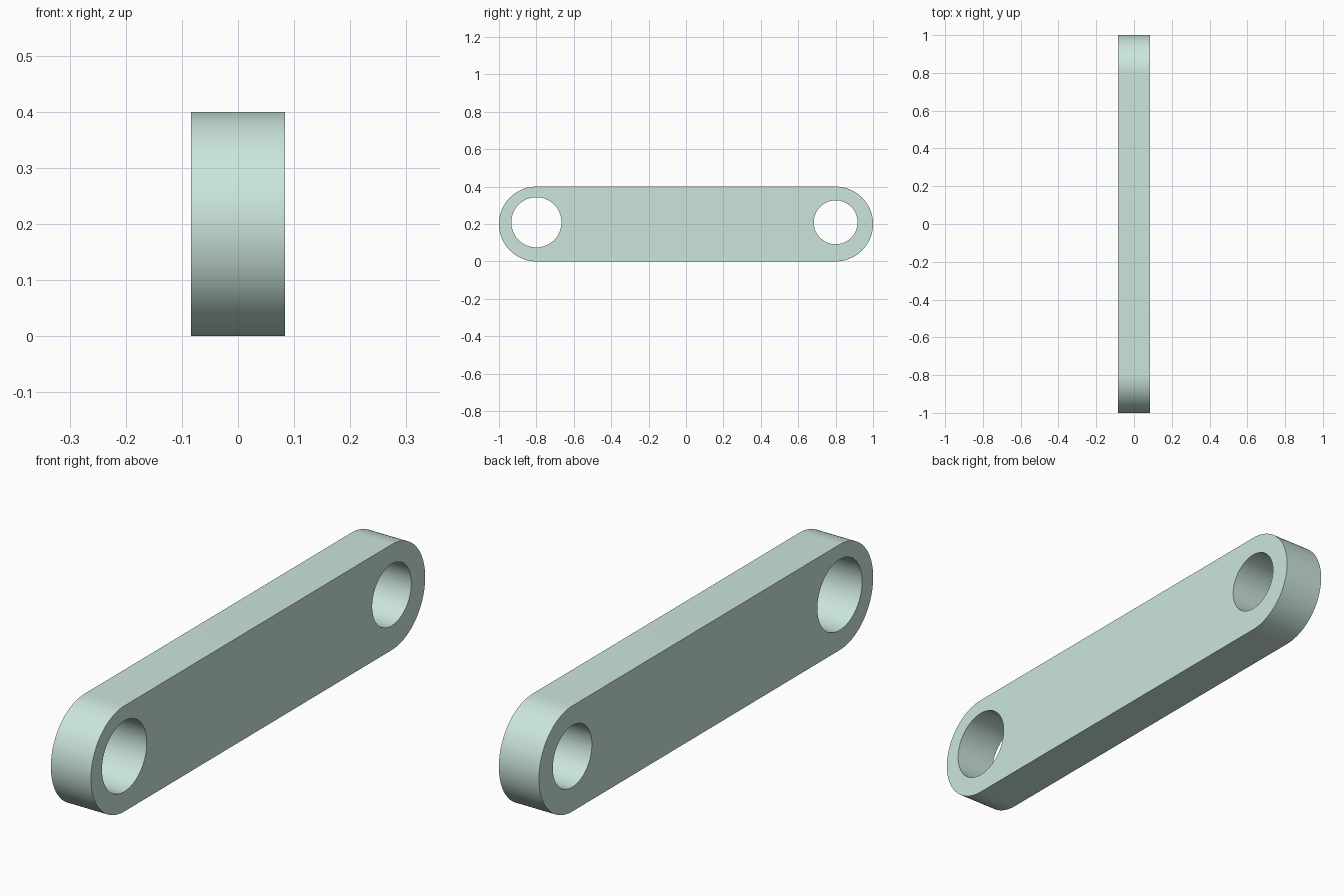
import bpy, bmesh
from math import sin, cos, pi

if "Cube" in bpy.data.objects:
    bpy.data.objects.remove(bpy.data.objects["Cube"])

HALF = 0.084      # half thickness along x
R = 0.2           # outer end radius
SEG = 64          # segments per half circle
HOLE_Z = 0.209


def arc(cy, cz, r, start, end, n):
    return [(cy + r * cos(start + (end - start) * i / n),
             cz + r * sin(start + (end - start) * i / n)) for i in range(n + 1)]


def prism(name, profile, half):
    """Extrude a closed y-z profile along x."""
    bm = bmesh.new()
    face = bm.faces.new([bm.verts.new((-half, y, z)) for y, z in profile])
    ext = bmesh.ops.extrude_face_region(bm, geom=[face])
    verts = [g for g in ext["geom"] if isinstance(g, bmesh.types.BMVert)]
    bmesh.ops.translate(bm, verts=verts, vec=(2 * half, 0, 0))
    bmesh.ops.recalc_face_normals(bm, faces=bm.faces)
    mesh = bpy.data.meshes.new(name)
    bm.to_mesh(mesh)
    bm.free()
    obj = bpy.data.objects.new(name, mesh)
    bpy.context.collection.objects.link(obj)
    return obj


# link bar with rounded ends
profile = (arc(0.8, R, R, -pi / 2, pi / 2, SEG)
           + arc(-0.8, R, R, pi / 2, 3 * pi / 2, SEG))
link = prism("link_bar", profile, HALF)
bpy.context.view_layer.objects.active = link
link.select_set(True)

# large front bore and smaller back bore
for name, y, r in (("front_bore", -0.8, 0.134), ("back_bore", 0.8, 0.117)):
    cutter = prism(name, arc(y, HOLE_Z, r, 0, 2 * pi, 2 * SEG)[:-1], 2 * HALF)
    cutter.hide_render = True
    mod = link.modifiers.new(name, 'BOOLEAN')
    mod.operation = 'DIFFERENCE'
    mod.solver = 'EXACT'
    mod.object = cutter
    bpy.ops.object.modifier_apply(modifier=mod.name)
    bpy.data.objects.remove(cutter)

bpy.ops.object.shade_smooth_by_angle(angle=pi / 6)

# pale green finish
mat = bpy.data.materials.new("pale_green")
mat.diffuse_color = (0.60, 0.79, 0.71, 1)
mat.use_nodes = True
mat.node_tree.nodes["Principled BSDF"].inputs["Base Color"].default_value = mat.diffuse_color
link.data.materials.clear()
link.data.materials.append(mat)
